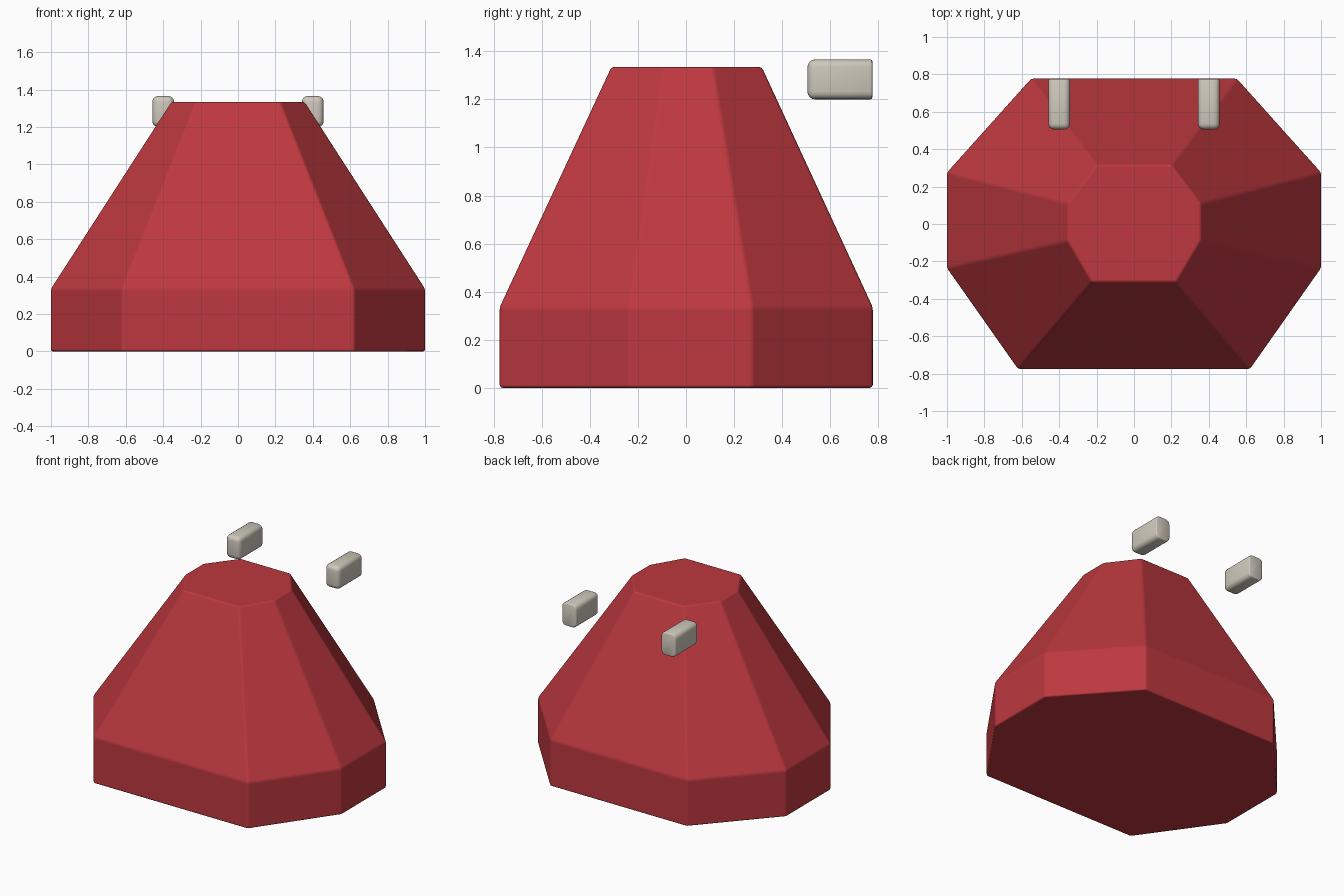
import bpy, bmesh

cube = bpy.data.objects.get("Cube")
if cube:
    bpy.data.objects.remove(cube, do_unlink=True)


def material(name, rgb):
    m = bpy.data.materials.new(name)
    m.use_nodes = True
    m.diffuse_color = (*rgb, 1)
    m.node_tree.nodes["Principled BSDF"].inputs["Base Color"].default_value = (*rgb, 1)
    return m


red = material("red", (0.51, 0.04, 0.05))
ivory = material("ivory", (0.62, 0.58, 0.50))


def add_object(name, bm, mat):
    bmesh.ops.recalc_face_normals(bm, faces=bm.faces)
    mesh = bpy.data.meshes.new(name)
    bm.to_mesh(mesh)
    bm.free()
    mesh.materials.append(mat)
    ob = bpy.data.objects.new(name, mesh)
    bpy.context.collection.objects.link(ob)
    return ob


def smooth(ob, angle):
    bpy.ops.object.select_all(action="DESELECT")
    ob.select_set(True)
    bpy.context.view_layer.objects.active = ob
    bpy.ops.object.shade_smooth_by_angle(angle=angle)


def octagon(bm, half, z):
    # Right half of the outline from front to back, mirrored to the left
    outline = half + [(-x, y) for x, y in reversed(half)]
    return [bm.verts.new((x, y, z)) for x, y in outline]


# Tapered eight-sided body
base = [(0.62, -0.775), (1.0, -0.235), (1.0, 0.275), (0.55, 0.777)]
crown = [(0.225, -0.31), (0.355, -0.09), (0.355, 0.11), (0.2, 0.315)]
bm = bmesh.new()
rings = [octagon(bm, base, 0), octagon(bm, base, 0.335), octagon(bm, crown, 1.335)]
for low, high in zip(rings, rings[1:]):
    for i in range(len(low)):
        j = (i + 1) % len(low)
        bm.faces.new((low[i], low[j], high[j], high[i]))
bm.faces.new(rings[0][::-1])
bm.faces.new(rings[-1])
body = add_object("tapered_body", bm, red)
bevel = body.modifiers.new("soft edges", "BEVEL")
bevel.width = 0.012
bevel.segments = 2
bevel.limit_method = "ANGLE"
bevel.angle_limit = 0.1
bevel.harden_normals = True
smooth(body, 1.0)

# Pair of floating rounded blocks, nearly square-edged at the back
for side, x in (("left", 0.4), ("right", -0.4)):
    bm = bmesh.new()
    bmesh.ops.create_cube(bm, size=1)
    for v in bm.verts:
        v.co.x = x + v.co.x * 0.116
        v.co.y = 0.64 + v.co.y * 0.27
        v.co.z = 1.283 + v.co.z * 0.166
    on_back = lambda e: all(v.co.y > 0.77 for v in e.verts)
    bmesh.ops.bevel(bm, geom=[e for e in bm.edges if not on_back(e)], offset=0.032,
                    segments=4, profile=0.5, affect="EDGES")
    bmesh.ops.bevel(bm, geom=[e for e in bm.edges if on_back(e)], offset=0.008,
                    segments=2, profile=0.5, affect="EDGES")
    smooth(add_object(side + "_block", bm, ivory), 0.8)
